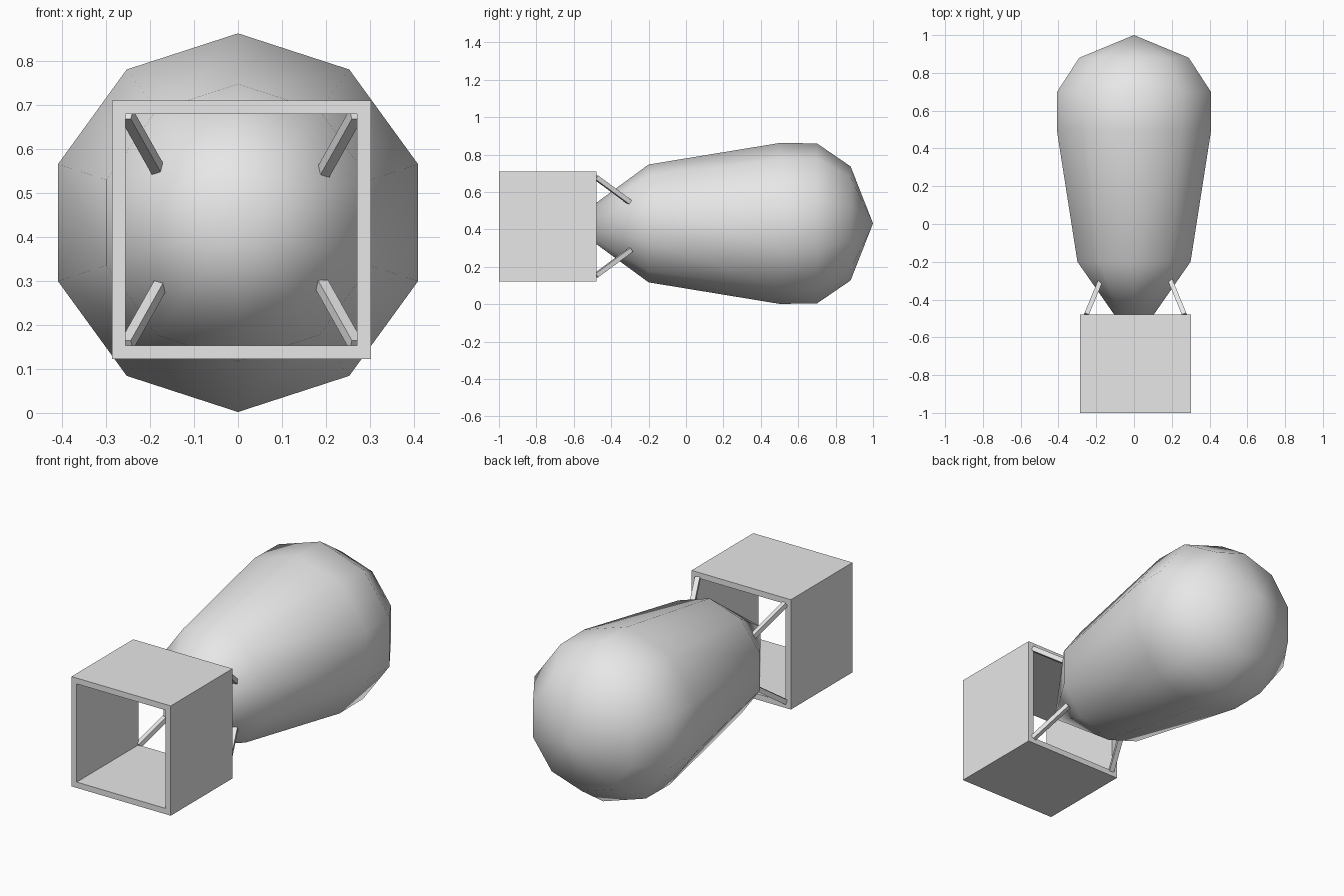
import bpy, bmesh, math
from mathutils import Vector, Matrix

cube = bpy.data.objects.get("Cube")
if cube:
    bpy.data.objects.remove(cube, do_unlink=True)

# Single plain grey
grey = bpy.data.materials.new("plain grey")
grey.use_nodes = True
grey.diffuse_color = (0.8, 0.8, 0.8, 1)
grey.node_tree.nodes["Principled BSDF"].inputs["Base Color"].default_value = (0.8, 0.8, 0.8, 1)


def finish(name, bm, smooth=False):
    bmesh.ops.recalc_face_normals(bm, faces=bm.faces)
    for face in bm.faces:
        face.smooth = smooth
    mesh = bpy.data.meshes.new(name)
    bm.to_mesh(mesh)
    bm.free()
    mesh.materials.append(grey)
    obj = bpy.data.objects.new(name, mesh)
    bpy.context.collection.objects.link(obj)
    return obj


# Ten-sided body, lathed around the long axis: (y, radius)
profile = [(-0.63, 0), (-0.2, 0.315), (0.5, 0.43), (0.7, 0.428), (0.88, 0.305), (1.0, 0)]
bm = bmesh.new()
verts = [bm.verts.new((0, y, r)) for y, r in profile]
edges = [bm.edges.new(pair) for pair in zip(verts, verts[1:])]
bmesh.ops.spin(bm, geom=verts + edges, cent=(0, 0, 0), axis=(0, 1, 0),
               angle=math.tau, steps=10)
bmesh.ops.remove_doubles(bm, verts=bm.verts, dist=0.001)
body = finish("body", bm, smooth=True)
body.location.z = 0.432

# Open square tail box: four walls joined front and back by rims
CX, CZ = 0.0075, 0.416
FRONT, BACK = -1.0, -0.478
bm = bmesh.new()


def square(half, y):
    return [bm.verts.new((CX + sx * half, y, CZ + sz * half))
            for sx, sz in ((-1, -1), (1, -1), (1, 1), (-1, 1))]


loops = [square(0.294, FRONT), square(0.294, BACK),
         square(0.263, BACK), square(0.263, FRONT)]
for i, a in enumerate(loops):
    b = loops[(i + 1) % len(loops)]
    for j in range(4):
        k = (j + 1) % 4
        bm.faces.new((a[j], a[k], b[k], b[j]))
finish("tail_box", bm)

# Four slanted struts from the box corners into the body
for sx, side in ((-1, "right"), (1, "left")):
    for sz, level in ((-1, "lower"), (1, "upper")):
        start = Vector((CX + sx * 0.26, BACK - 0.003, CZ + sz * 0.262))
        end = Vector((CX + sx * 0.183, -0.295, CZ + sz * 0.125))
        span = end - start
        rot = span.to_track_quat('Y', 'Z').to_matrix().to_4x4()
        size = Matrix.Diagonal((0.025, span.length, 0.025, 1))
        bm = bmesh.new()
        bmesh.ops.create_cube(bm, size=1,
                              matrix=Matrix.Translation((start + end) / 2) @ rot @ size)
        finish(f"{level}_{side}_strut", bm)
